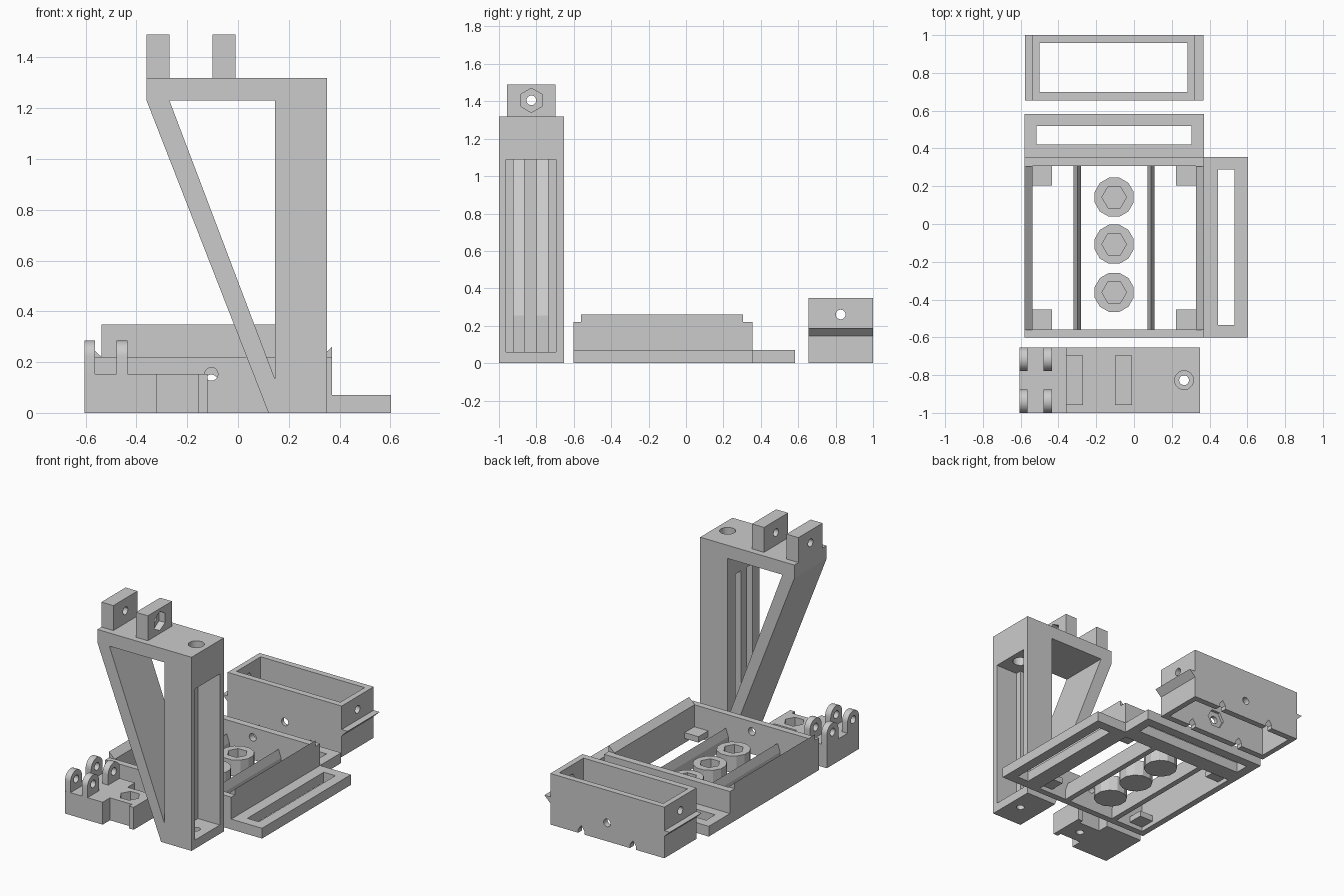
import bpy, bmesh, math
from mathutils import Vector

cube = bpy.data.objects.get("Cube")
if cube:
    bpy.data.objects.remove(cube, do_unlink=True)

grey = bpy.data.materials.new("plain_grey")
grey.use_nodes = True
GREY = (0.6, 0.6, 0.6, 1)
grey.diffuse_color = GREY
grey.node_tree.nodes["Principled BSDF"].inputs["Base Color"].default_value = GREY


def place(axis, u, v, w):
    """Profile plane (u, v) extruded along the axis by w."""
    return Vector({"x": (w, u, v), "y": (u, w, v), "z": (u, v, w)}[axis])


def prism(name, axis, profile, start, end):
    bm = bmesh.new()
    ends = [[bm.verts.new(place(axis, u, v, w)) for u, v in profile] for w in (start, end)]
    bm.faces.new(ends[0])
    bm.faces.new(ends[1])
    n = len(profile)
    for i in range(n):
        j = (i + 1) % n
        bm.faces.new((ends[0][i], ends[0][j], ends[1][j], ends[1][i]))
    bmesh.ops.recalc_face_normals(bm, faces=bm.faces)
    mesh = bpy.data.meshes.new(name)
    bm.to_mesh(mesh)
    bm.free()
    mesh.materials.append(grey)
    obj = bpy.data.objects.new(name, mesh)
    bpy.context.collection.objects.link(obj)
    return obj


def box(name, x, y, z):
    return prism(name, "z", [(x[0], y[0]), (x[1], y[0]), (x[1], y[1]), (x[0], y[1])], *z)


def ngon(u, v, r, sides, turn=0.0):
    return [(u + r * math.cos(turn + math.tau * i / sides),
             v + r * math.sin(turn + math.tau * i / sides)) for i in range(sides)]


def rod(axis, u, v, r, start, end, sides=20, turn=0.0):
    return prism("cutter", axis, ngon(u, v, r, sides, turn), start, end)


def hole_box(x, y, z):
    return box("cutter", x, y, z)


def cut(obj, *cutters):
    for c in cutters:
        mod = obj.modifiers.new("cut", "BOOLEAN")
        mod.operation = "DIFFERENCE"
        mod.solver = "EXACT"
        mod.object = c
        bpy.context.view_layer.objects.active = obj
        bpy.ops.object.modifier_apply(modifier=mod.name)
        bpy.data.objects.remove(c, do_unlink=True)
    return obj


HOLE, HEX = 0.026, 0.065
MID = -0.105        # centre line of frame and box
TOWER_Y = -0.827    # centre line of tower and hinge

# Tower: hollow column, top bar and diagonal brace
tower = prism("tower", "y", [(0.12, 0), (0.35, 0), (0.35, 1.32), (-0.36, 1.32), (-0.36, 1.23)], -1, -0.653)
cut(tower,
    prism("cutter", "y", [(-0.27, 1.23), (0.145, 1.23), (0.145, 0.135)], -1.1, -0.5),
    hole_box((0.185, 0.4), (-0.963, -0.695), (0.06, 1.09)),
    rod("z", 0.265, TOWER_Y, 0.05, 1.0, 1.4),
    rod("z", 0.265, TOWER_Y, HOLE, -0.1, 0.1))
for y in ((-0.922, -0.866), (-0.799, -0.738)):
    cut(tower, hole_box((0.1, 0.25), y, (0.06, 1.09)))

# Tower lugs with a cross hole and a hex pocket
for name, x in (("outer_lug", -0.36), ("inner_lug", -0.1)):
    lug = box(name, (x, x + 0.09), (-0.957, -0.697), (1.3, 1.49))
    cut(lug, rod("x", TOWER_Y, 1.405, HOLE, x - 0.1, x + 0.2))
    if name == "inner_lug":
        cut(lug, rod("x", TOWER_Y, 1.405, HEX, x + 0.045, x + 0.2, 6, math.pi / 6))

# Hinge block with a T-shaped tongue
half = [(-0.605, 0.1735), (-0.32, 0.1735), (-0.32, 0.095), (-0.155, 0.095), (-0.155, 0.125), (-0.12, 0.125)]
outline = [(x, TOWER_Y - d) for x, d in half] + [(x, TOWER_Y + d) for x, d in reversed(half)]
hinge = prism("hinge_block", "z", outline, 0, 0.153)
cut(hinge,
    rod("z", -0.237, TOWER_Y, HEX, 0.09, 0.3, 6),
    rod("z", -0.237, TOWER_Y, HOLE, -0.1, 0.2))

# Rounded hinge ears
for x0, x1 in ((-0.605, -0.563), (-0.478, -0.435)):
    for y in (-0.938, -0.715):
        r = 0.062
        arch = [(y + r * math.cos(math.pi * i / 16), 0.223 + r * math.sin(math.pi * i / 16)) for i in range(17)]
        ear = prism("hinge_ear", "x", arch + [(y - r, 0.14), (y + r, 0.14)], x0, x1)
        cut(ear, rod("x", y, 0.223, HOLE, x0 - 0.1, x1 + 0.1))
        bpy.ops.object.select_all(action="DESELECT")
        ear.select_set(True)
        bpy.context.view_layer.objects.active = ear
        bpy.ops.object.shade_smooth_by_angle(angle=math.radians(30))

# Open frame
frame = box("frame", (-0.58, 0.37), (-0.602, 0.355), (0, 0.22))
cut(frame,
    hole_box((-0.537, 0.328), (-0.558, 0.308), (-0.1, 0.4)),
    rod("y", MID, 0.153, HOLE, -0.8, 0.6))

# Parts of the frame mirrored about its centre line
for s in (-1, 1):
    outer, inner = MID + s * 0.475, MID + s * 0.432
    prism("frame_wedge_rail", "y", [(outer, 0.22), (outer, 0.26), (inner, 0.22)], -0.562, 0.304)
    c = MID + s * 0.195
    prism("inner_rail", "y", [(c - 0.019, 0), (c + 0.019, 0), (c + 0.019, 0.07), (c, 0.125), (c - 0.019, 0.07)],
          -0.57, 0.32)
    xs = sorted((MID + s * 0.44, MID + s * 0.328))
    for y in ((-0.565, -0.453), (0.205, 0.315)):
        box("corner_block", xs, y, (0.03, 0.07))

# Slotted flanges
cut(box("back_flange", (-0.58, 0.37), (0.35, 0.583), (0, 0.07)),
    hole_box((-0.515, 0.305), (0.422, 0.518), (-0.1, 0.2)))
cut(box("left_flange", (0.365, 0.603), (-0.602, 0.355), (0, 0.07)),
    hole_box((0.445, 0.533), (-0.535, 0.288), (-0.1, 0.2)))

# Round knobs with hex sockets
for y in (0.142, -0.107, -0.362):
    knob = prism("knob", "z", ngon(MID, y, 0.107, 12, math.pi / 12), 0, 0.11)
    cut(knob, rod("z", MID, y, HEX, 0.04, 0.2, 6))

# Open box with side lips
tray = box("box", (-0.537, 0.323), (0.655, 1), (0, 0.348))
cut(tray,
    hole_box((-0.5, 0.284), (0.698, 0.958), (-0.1, 0.5)),
    rod("x", 0.827, 0.26, HOLE, -0.8, 0.6),
    rod("y", MID, 0.125, HOLE, 0.5, 1.1),
    rod("y", MID, 0.125, HEX, 0.68, 0.75, 6))
for s in (-1, 1):
    c = MID + s * 0.195
    notch = [(c - 0.023, -0.05), (c + 0.023, -0.05), (c + 0.023, 0.025), (c, 0.055), (c - 0.023, 0.025)]
    cut(tray, prism("cutter", "y", notch, 0.5, 1.1))
    wall, tip = MID + s * 0.425, MID + s * 0.473
    prism("box_lip", "y", [(wall, 0.142), (wall, 0.188), (tip, 0.188)], 0.655, 1)
